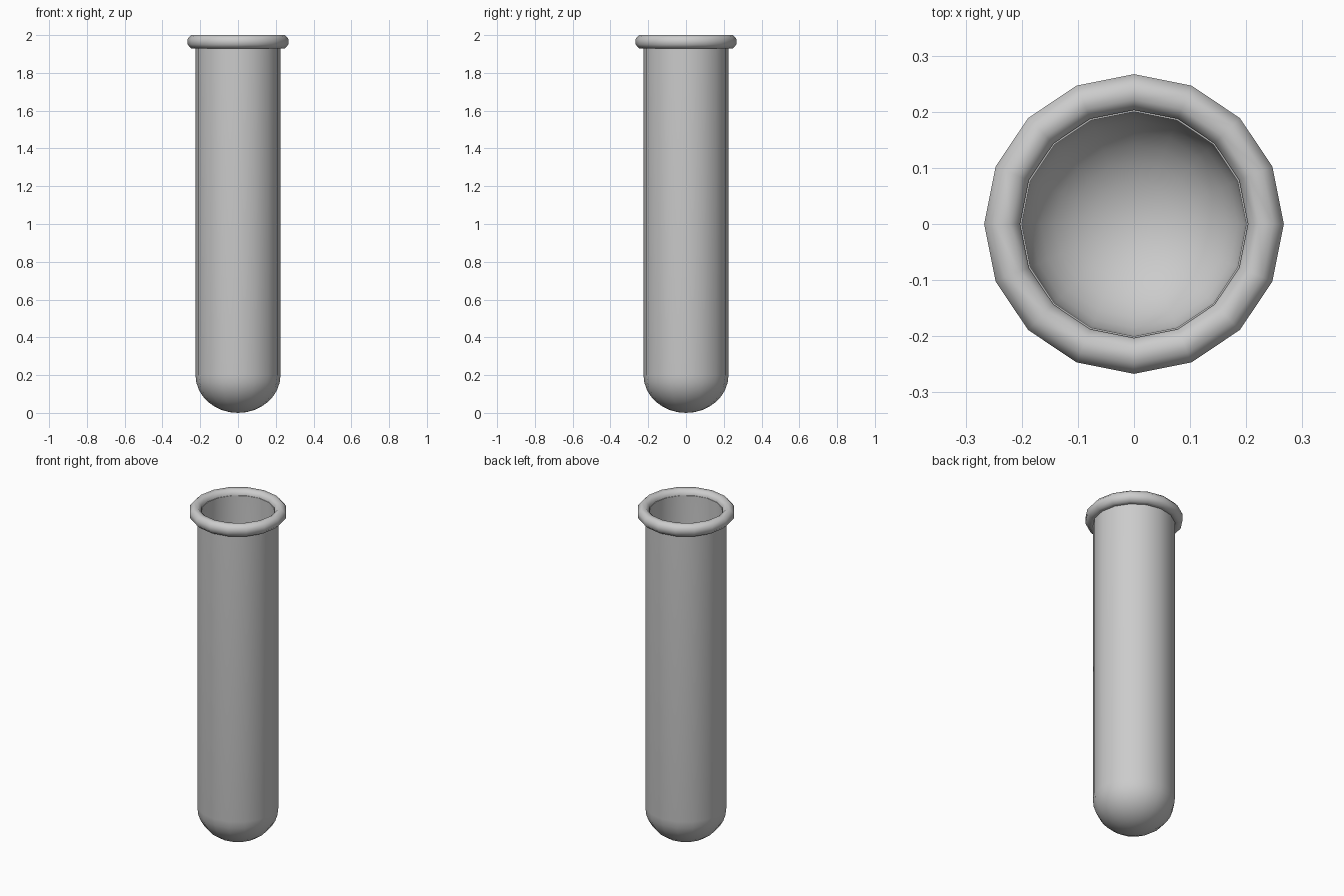
import bpy, bmesh, math

if "Cube" in bpy.data.objects:
    bpy.data.objects.remove(bpy.data.objects["Cube"])

SIDES = 16

def lathe(name, profile, closed):
    """Spin an (r, z) profile round the z axis."""
    bm = bmesh.new()
    vs = [bm.verts.new((r, 0, z)) for r, z in profile]
    es = [bm.edges.new((a, b)) for a, b in zip(vs, vs[1:])]
    if closed:
        es.append(bm.edges.new((vs[-1], vs[0])))
    bmesh.ops.spin(bm, geom=vs + es, cent=(0, 0, 0), axis=(0, 0, 1),
                   angle=math.tau, steps=SIDES, use_duplicate=False)
    bmesh.ops.remove_doubles(bm, verts=bm.verts, dist=1e-4)
    bmesh.ops.recalc_face_normals(bm, faces=bm.faces)
    me = bpy.data.meshes.new(name)
    bm.to_mesh(me)
    bm.free()
    me.shade_smooth()
    ob = bpy.data.objects.new(name, me)
    bpy.context.collection.objects.link(ob)
    return ob

def bowl(r, h, zc, n=8):
    """Quarter ellipse from the pole up to the wall."""
    return [(r * math.sin(i / n * math.pi / 2), zc - h * math.cos(i / n * math.pi / 2))
            for i in range(n + 1)]

# Glass tube: outer wall up, over the lip, inner wall down
outer = bowl(0.225, 0.20, 0.20) + [(0.225, 1.97)]
inner = bowl(0.20, 0.175, 0.20) + [(0.20, 1.97)]
tube = lathe("tube", outer + inner[::-1], False)

# Rolled rim
rim = lathe("rim", [(0.235 + 0.032 * math.cos(a), 1.965 + 0.035 * math.sin(a))
                    for a in [math.tau * (i + 0.5) / 8 for i in range(8)]], True)
for v in rim.data.vertices:  # restore full width after the half-step offset
    r = math.hypot(v.co.x, v.co.y)
    k = (0.235 + (r - 0.235) / math.cos(math.pi / 8)) / r
    v.co.x *= k
    v.co.y *= k
    v.co.z = 1.965 + (v.co.z - 1.965) / math.cos(math.pi / 8)

# Keep the lip edges crisp
bpy.ops.object.select_all(action='DESELECT')
tube.select_set(True)
bpy.context.view_layer.objects.active = tube
bpy.ops.object.shade_smooth_by_angle(angle=math.radians(40))
